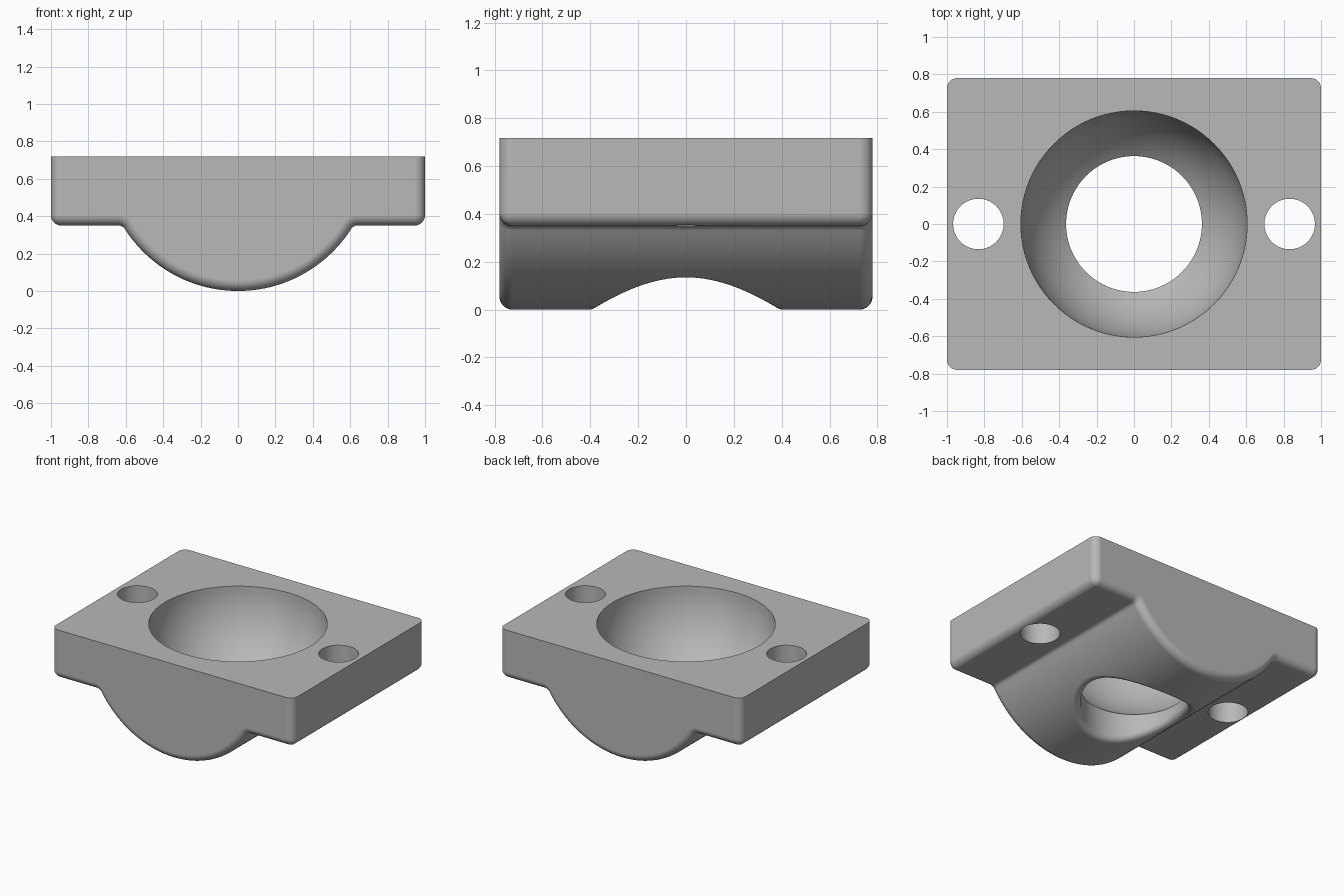
import bpy, bmesh, math
from mathutils import Vector

if "Cube" in bpy.data.objects:
    bpy.data.objects.remove(bpy.data.objects["Cube"])

TOP, LEDGE, HALF_Y = 0.718, 0.35, 0.78
BARREL_R, BOWL_R = 0.718, 0.605
EDGE_R, COVE_R = 0.055, 0.04
MOUTH_R, LIP_R = 0.363, 0.042


def arc(cx, cz, r, a0, a1, n):
    return [(cx + r * math.cos(a0 + (a1 - a0) * i / n),
             cz + r * math.sin(a0 + (a1 - a0) * i / n)) for i in range(n + 1)]


def profile(inset):
    """Block with a half-round belly, shrunk inwards except at the top."""
    cove_z = LEDGE - COVE_R
    cove_x = math.sqrt((BARREL_R + COVE_R) ** 2 - (TOP - cove_z) ** 2)
    half = [(1 - inset, TOP)]
    half += arc(1 - EDGE_R, LEDGE + EDGE_R, EDGE_R - inset, 0, -math.pi / 2, 8)
    half += arc(cove_x, cove_z, COVE_R + inset, math.pi / 2,
                math.atan2(TOP - cove_z, -cove_x), 6)
    half += arc(0, TOP, BARREL_R - inset,
                math.atan2(cove_z - TOP, cove_x), -math.pi / 2, 36)[1:]
    return half + [(-x, z) for x, z in reversed(half[:-1])]


def loft(name, rings):
    """Skin closed rings of equal length and cap both ends."""
    bm = bmesh.new()
    loops = [[bm.verts.new(p) for p in ring] for ring in rings]
    n = len(loops[0])
    for a, b in zip(loops, loops[1:]):
        for i in range(n):
            j = (i + 1) % n
            bm.faces.new((a[i], a[j], b[j], b[i]))
    bm.faces.new(loops[0])
    bm.faces.new(loops[-1])
    bmesh.ops.remove_doubles(bm, verts=bm.verts, dist=1e-5)
    bmesh.ops.recalc_face_normals(bm, faces=bm.faces)
    mesh = bpy.data.meshes.new(name)
    bm.to_mesh(mesh)
    bm.free()
    obj = bpy.data.objects.new(name, mesh)
    bpy.context.collection.objects.link(obj)
    return obj


# Body: profile swept front to back, with rounded ends
steps = [math.pi / 2 * i / 8 for i in range(9)]
half_path = [(HALF_Y - EDGE_R + EDGE_R * math.sin(t), EDGE_R * (1 - math.cos(t)))
             for t in steps]
path = [(-y, e) for y, e in reversed(half_path)] + half_path
body = loft("housing_block", [[(x, y, z) for x, z in profile(e)] for y, e in path])

# Mouth cutter: round bore whose lower lip is rolled into the belly
SEG = 96
columns = []
for i in range(SEG):
    a = 2 * math.pi * i / SEG
    out = Vector((math.cos(a), math.sin(a), 0))
    c = out * (MOUTH_R + LIP_R)
    c.z = TOP - math.sqrt((BARREL_R - LIP_R) ** 2 - c.x ** 2)
    n2 = Vector((c.x, 0, c.z - TOP)).normalized()
    col = [out * MOUTH_R + Vector((0, 0, 0.5))]
    col += [c + LIP_R * (-out).slerp(n2, k / 8) for k in range(9)]
    col.append(c + (LIP_R + 0.08) * n2)
    col.append(Vector((col[-1].x, col[-1].y, -0.3)))
    columns.append(col)
cutters = [loft("mouth_cutter", list(zip(*columns)))]

# Bowl cutter
bpy.ops.mesh.primitive_uv_sphere_add(segments=96, ring_count=48, radius=BOWL_R,
                                     location=(0, 0, TOP))
cutters.insert(0, bpy.context.object)

# Bolt hole cutters
for side in (-1, 1):
    bpy.ops.mesh.primitive_cylinder_add(vertices=64, radius=0.135, depth=2,
                                        location=(side * 0.832, 0, 0.5))
    cutters.append(bpy.context.object)

# Cut the openings
bpy.context.view_layer.objects.active = body
for cutter in cutters:
    cutter.hide_render = True
    mod = body.modifiers.new("cut", 'BOOLEAN')
    mod.operation, mod.solver, mod.object = 'DIFFERENCE', 'EXACT', cutter
    bpy.ops.object.modifier_apply(modifier=mod.name)
    bpy.data.objects.remove(cutter, do_unlink=True)

# Finish: one grey, smooth curves, crisp openings
grey = bpy.data.materials.new("plain_grey")
grey.diffuse_color = (0.48, 0.48, 0.48, 1)
grey.use_nodes = True
grey.node_tree.nodes["Principled BSDF"].inputs["Base Color"].default_value = grey.diffuse_color
body.data.materials.clear()
body.data.materials.append(grey)
for poly in body.data.polygons:
    poly.material_index = 0
bpy.ops.object.select_all(action='DESELECT')
body.select_set(True)
bpy.context.view_layer.objects.active = body
bpy.ops.object.shade_smooth_by_angle(angle=math.radians(30))
body.modifiers.new("even_normals", 'WEIGHTED_NORMAL').keep_sharp = True
